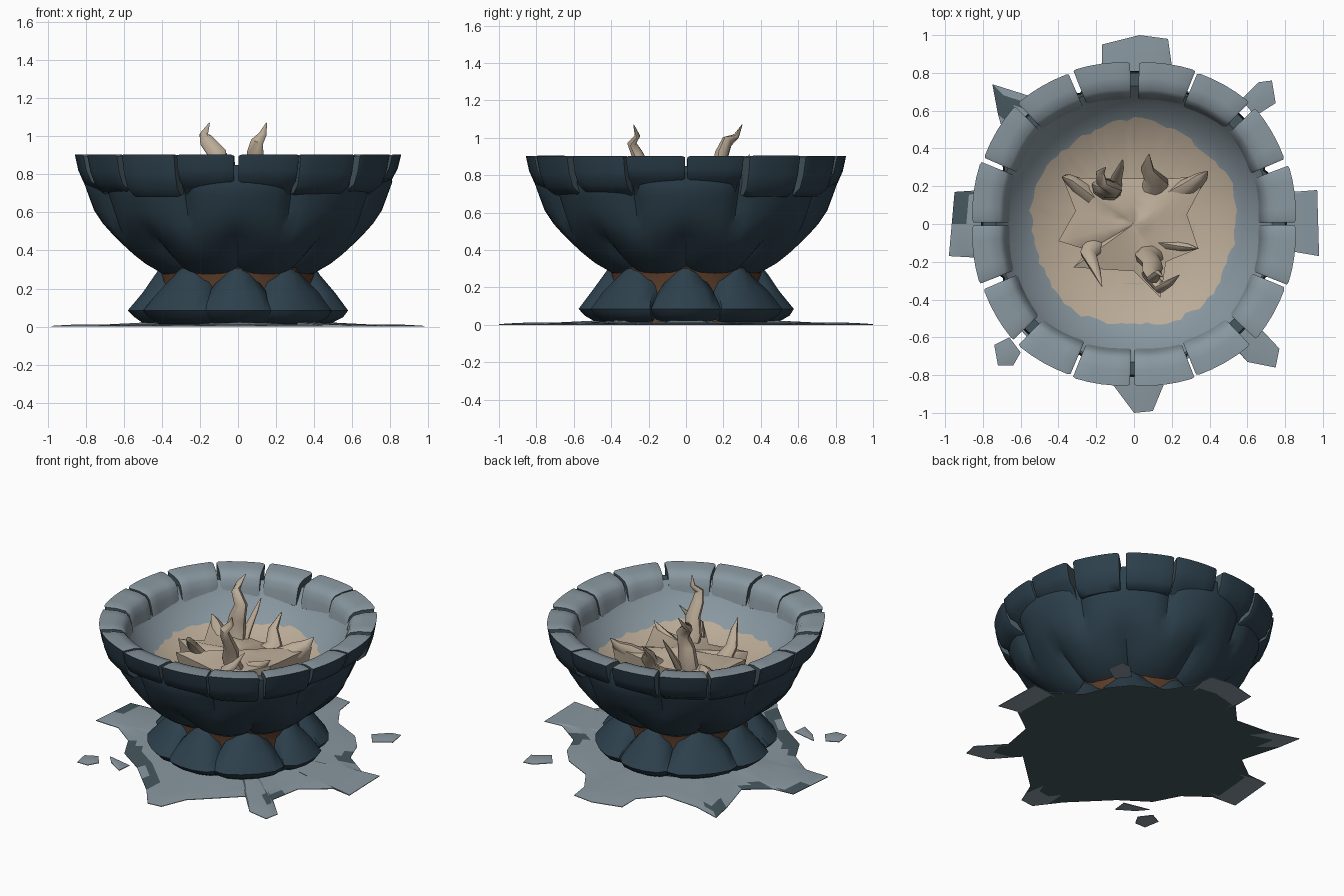
import bpy, bmesh, math, random
from math import cos, sin, pi, radians
from mathutils import Vector

random.seed(4)
if "Cube" in bpy.data.objects:
    bpy.data.objects.remove(bpy.data.objects["Cube"])


def material(name, rgb):
    m = bpy.data.materials.new(name)
    m.use_nodes = True
    m.diffuse_color = (*rgb, 1)
    m.node_tree.nodes["Principled BSDF"].inputs["Base Color"].default_value = (*rgb, 1)
    return m


DARK = material("dark blue stone", (0.026, 0.052, 0.074))
GREY = material("pale grey stone", (0.25, 0.31, 0.35))
SAND = material("tan wood and ash", (0.50, 0.41, 0.31))
BROWN = material("brown earth", (0.10, 0.045, 0.022))
TEAL = material("dark teal grey", (0.06, 0.095, 0.11))


def loft(bm, rings, mats=None, start=False, end=False):
    """Skin a list of closed point rings; mats gives the material of each band."""
    vs = [[bm.verts.new(p) for p in ring] for ring in rings]
    n = len(vs[0])
    for k in range(len(vs) - 1):
        for i in range(n):
            j = (i + 1) % n
            f = bm.faces.new((vs[k][i], vs[k][j], vs[k + 1][j], vs[k + 1][i]))
            f.material_index = mats[k] if mats else 0
    for flag, ring, band in ((start, vs[0], 0), (end, vs[-1], -1)):
        if flag:
            mid = bm.verts.new(sum((v.co for v in ring), Vector()) / n)
            for i in range(n):
                f = bm.faces.new((ring[i], ring[(i + 1) % n], mid))
                f.material_index = mats[band] if mats else 0


def finish(bm, name, mats, angle=35):
    bmesh.ops.recalc_face_normals(bm, faces=bm.faces)
    me = bpy.data.meshes.new(name)
    bm.to_mesh(me)
    bm.free()
    ob = bpy.data.objects.new(name, me)
    bpy.context.collection.objects.link(ob)
    for m in mats:
        me.materials.append(m)
    bpy.ops.object.select_all(action='DESELECT')
    ob.select_set(True)
    bpy.context.view_layer.objects.active = ob
    bpy.ops.object.shade_smooth_by_angle(angle=radians(angle))


def polar(r, a, z):
    return (r * cos(a), r * sin(a), z)


# Bowl: lobed outside, smooth dished inside
SEG = 96
ANG = [2 * pi * i / SEG for i in range(SEG)]


def floor_z(r):
    return 0.53 + 0.25 * (r / 0.69) ** 4


def lobed(r, z):
    """Lower lobes sit half a step round from the upper ones."""
    t = min(max((z - 0.42) / 0.16, 0), 1)
    ring = []
    for a in ANG:
        low = abs(sin(4 * a)) ** 0.6 - 0.75
        high = abs(cos(4 * a)) ** 0.5 - 0.75
        ring.append(polar(r + 0.075 * ((1 - t) * low + 0.8 * t * high), a, z))
    return ring


outer = [(0.30, 0.25), (0.40, 0.28), (0.49, 0.33), (0.555, 0.38), (0.61, 0.43), (0.66, 0.48),
         (0.705, 0.54), (0.74, 0.61), (0.77, 0.69), (0.795, 0.76), (0.785, 0.85)]
inner = [0.69, 0.66, 0.62, 0.57, 0.52, 0.4, 0.2]
rings = [lobed(r, z) for r, z in outer]
rings.append([polar(0.73, a, 0.85) for a in ANG])
rings += [[polar(r, a, floor_z(r)) for a in ANG] for r in inner]
bm = bmesh.new()
loft(bm, rings, mats=[3] + [0] * 9 + [2] + [1] * 7, start=True, end=True)
finish(bm, "bowl", [DARK, GREY, TEAL, BROWN], 40)

# Ash bed with a ragged edge
bm = bmesh.new()
ragged = [0.545 + 0.012 * sin(5 * a) + random.uniform(-0.012, 0.012) for a in ANG]
loft(bm, [[polar(q * r, a, floor_z(q * r) + 0.006) for a, r in zip(ANG, ragged)]
          for q in (1, 0.85, 0.6, 0.3)], end=True)
finish(bm, "ash_bed", [SAND])

# Rim blocks: sixteen rounded wedges, flaring slightly toward the diagonals
section = [(0.73, 0.69), (0.668, 0.745), (0.68, 0.81), (0.695, 0.86), (0.72, 0.888), (0.78, 0.902),
           (0.866, 0.904), (0.848, 0.80), (0.82, 0.72), (0.77, 0.68)]
STEPS = (-1, -0.9, -0.45, 0, 0.45, 0.9, 1)
for k in range(16):
    mid = (k + 0.5) * pi / 8 + random.uniform(-0.012, 0.012)
    half = random.uniform(0.174, 0.188)
    diagonal = k % 4 in (1, 2)
    drop = random.uniform(0, 0.03) + (0 if diagonal else 0.04)
    flare = 0.01 if k % 4 < 2 else -0.01
    bm = bmesh.new()
    rings = []
    for s in STEPS:
        shrink = 0.94 if abs(s) == 1 else 1
        ring = []
        for r, z in section:
            low = drop * (0.9 - z) / 0.2 if r > 0.74 else 0
            rr = 0.77 + (r - 0.77) * shrink + flare * s + (0.012 if diagonal else 0)
            ring.append(polar(rr, mid + s * half, 0.80 + (z - 0.80) * shrink + low))
        rings.append(ring)
    loft(bm, rings, start=True, end=True)
    bmesh.ops.recalc_face_normals(bm, faces=bm.faces)
    side = Vector((-sin(mid), cos(mid), 0))
    out = Vector((cos(mid), sin(mid), 0))
    for f in bm.faces:
        if abs(f.normal.dot(side)) > 0.75:
            f.material_index = 2
        elif f.normal.dot(out) < 0.3 and f.normal.z > -0.5 or f.normal.z > 0.7:
            f.material_index = 1
    finish(bm, f"rim_block_{k + 1}", [DARK, GREY, TEAL], 45)

# Earth core under the bowl
bm = bmesh.new()
loft(bm, [[polar(r, a, z) for a in ANG[::4]]
          for r, z in ((0.46, 0.015), (0.42, 0.12), (0.395, 0.22), (0.415, 0.31))], start=True, end=True)
finish(bm, "earth_core", [BROWN])

# Pedestal stones: eight tapered boulders
levels = [(0.015, 0.49, 0.17), (0.05, 0.55, 0.205), (0.085, 0.575, 0.215), (0.18, 0.505, 0.17),
          (0.27, 0.435, 0.095), (0.33, 0.395, 0.04)]
outline = [(-0.8, -0.2), (-1, -0.09), (-0.72, -0.025), (-0.25, 0), (0.25, 0), (0.72, -0.025),
           (1, -0.09), (0.8, -0.2)]
for k in range(8):
    a = k * pi / 4 + random.uniform(-0.05, 0.05)
    wide = (0.9 if k % 2 == 0 else 1.08) * random.uniform(0.95, 1.04)
    out, side = Vector((cos(a), sin(a), 0)), Vector((-sin(a), cos(a), 0))
    bm = bmesh.new()
    rings = []
    for z, r, w in levels:
        r += random.uniform(-0.008, 0.004)
        rings.append([out * (r + d) + side * w * wide * s + Vector((0, 0, z)) for s, d in outline])
    loft(bm, rings, start=True, end=True)
    finish(bm, f"pedestal_stone_{k + 1}", [DARK], 50)

# Cracked ground slab, drawn anticlockwise from the right
edge = [(.98, -.17), (.97, .18), (.84, .17), (.66, .3), (.6, .46), (.5, .58),
        (.3, .68), (.2, .84), (.18, .98), (.03, 1), (-.17, .95), (-.17, .8), (-.3, .66), (-.56, .68),
        (-.75, .74), (-.72, .58), (-.64, .3), (-.8, .18), (-.95, .17), (-.98, -.17), (-.8, -.18),
        (-.64, -.3), (-.55, -.47), (-.36, -.6), (-.12, -.84), (0, -1), (.1, -.99), (.17, -.82),
        (.45, -.56), (.6, -.73), (.75, -.76), (.77, -.66), (.62, -.5), (.66, -.28), (.85, -.14)]


def slab(bm, pts, centre, layers, mats):
    c = Vector(centre)
    loft(bm, [[(*(c + (Vector(p) - c) * q), z) for p in pts] for q, z in layers],
         mats=mats, start=True, end=True)


fine = []
for i, p in enumerate(edge):
    a, b = Vector(p), Vector(edge[(i + 1) % len(edge)])
    fine += [a, a.lerp(b, 0.5)]
bm = bmesh.new()
slab(bm, fine, (0, 0), [(0.4, 0), (0.84, 0), (1, 0), (1, 0.004), (0.92, 0.009), (0.85, 0.012),
                        (0.7, 0.012), (0.5, 0.022)], [1, 1, 0, 0, 0, 0, 0])
stained = [Vector(p) for p in ((-.66, .62), (-.93, .15), (.6, -.48), (.66, .27), (-.68, .22),
                               (-.56, -.38), (-.45, -.48), (-.33, -.56), (-.2, -.68))]
for f in bm.faces:
    c = f.calc_center_median()
    if c.z > 0.005:
        f.material_index = int(any((c.xy - p).length < 0.075 for p in stained))
    elif c.xy.length > 0.83:
        f.material_index = 0
finish(bm, "ground_slab", [GREY, TEAL], 20)

# Loose shards beside the slab
shards = {"front_right": [(-.6, -.68), (-.66, -.6), (-.74, -.64), (-.72, -.75), (-.64, -.75)],
          "front": [(-.43, -.7), (-.42, -.6), (-.6, -.56), (-.54, -.63)],
          "back_left": [(.57, .66), (.64, .57), (.75, .64), (.73, .76), (.66, .75)]}
for name, pts in shards.items():
    bm = bmesh.new()
    slab(bm, pts, sum((Vector(p) for p in pts), Vector((0, 0))) / len(pts),
         [(1, 0), (1, 0.004), (0.5, 0.01)], [0, 0])
    finish(bm, f"loose_shard_{name}", [GREY], 20)

# Root mass: star-shaped hump with raised tips, rounding off to the middle
star = [(.39, .26, .72), (.28, .05, .66), (.34, -.13, .72), (.17, -.2, .66), (.14, -.39, .7),
        (0, -.25, .64), (-.32, -.23, .68), (-.24, -.14, .65), (-.4, -.09, .7), (-.31, .07, .65),
        (-.38, .25, .72), (-.2, .24, .68), (0, .24, .66), (.2, .24, .68)]
rings = [[(x * .93, y * .93, .55) for x, y, z in star]]
for q in (1, .85, .65, .4, .2):
    ring = []
    for x, y, z in star:
        p = Vector((x, y)) * q
        p = p.lerp(p.normalized() * 0.3 * q, (1 - q) * 0.9)
        ridge = 0.03 * sin(9 * x) * cos(11 * y) * (1 - q)
        ring.append((*p, 0.69 + (z - 0.69) * q ** 1.5 + ridge))
    rings.append(ring)
bm = bmesh.new()
loft(bm, rings, end=True)
finish(bm, "root_mass", [SAND], 60)


# Twisted roots: tapered tubes
def root(name, pts, radius):
    pts = [Vector(p) for p in pts]
    last = len(pts) - 1
    bm = bmesh.new()
    rings = []
    for i, p in enumerate(pts):
        d = (pts[min(i + 1, last)] - pts[max(i - 1, 0)]).normalized()
        u = d.cross(Vector((0.3, 1, 0.1))).normalized()
        v = d.cross(u)
        r = radius * (1 - i / last) ** 0.8 + 0.003
        rings.append([p + (u * cos(t) + v * 0.7 * sin(t)) * r for t in (j * pi / 4 for j in range(8))])
    loft(bm, rings, start=True, end=True)
    finish(bm, name, [SAND], 50)


root("tall_root_back", [(-.14, .15, .6), (-.15, .19, .72), (-.13, .18, .82), (-.11, .19, .91),
                        (-.17, .22, .98), (-.18, .27, 1.01), (-.15, .3, 1.07)], 0.085)
root("tall_root_front", [(.1, -.15, .6), (.07, -.18, .72), (.1, -.22, .82), (.09, -.26, .91),
                         (.1, -.29, .97), (.13, -.26, 1.01), (.15, -.28, 1.07)], 0.075)
root("curled_root_back", [(.08, .17, .6), (.12, .23, .68), (.07, .29, .75), (.08, .37, .84)], 0.09)
root("curled_root_left", [(-.2, -.1, .62), (-.24, -.16, .72), (-.2, -.25, .8), (-.17, -.33, .84)], 0.06)
root("curled_root_right", [(.14, -.1, .62), (.26, -.12, .69), (.34, -.13, .76)], 0.06)
root("hooked_root_front", [(.08, -.26, .64), (.14, -.34, .71), (.19, -.31, .76), (.24, -.27, .84)], 0.05)
root("short_root_back", [(-.1, .18, .62), (-.09, .25, .74), (-.07, .3, .84), (-.06, .34, .91)], 0.035)
root("corner_root_right", [(.22, .15, .62), (.31, .21, .69), (.36, .25, .73), (.39, .28, .78)], 0.08)
root("corner_root_left", [(-.22, .14, .62), (-.31, .21, .68), (-.35, .24, .71), (-.38, .25, .75)], 0.08)
